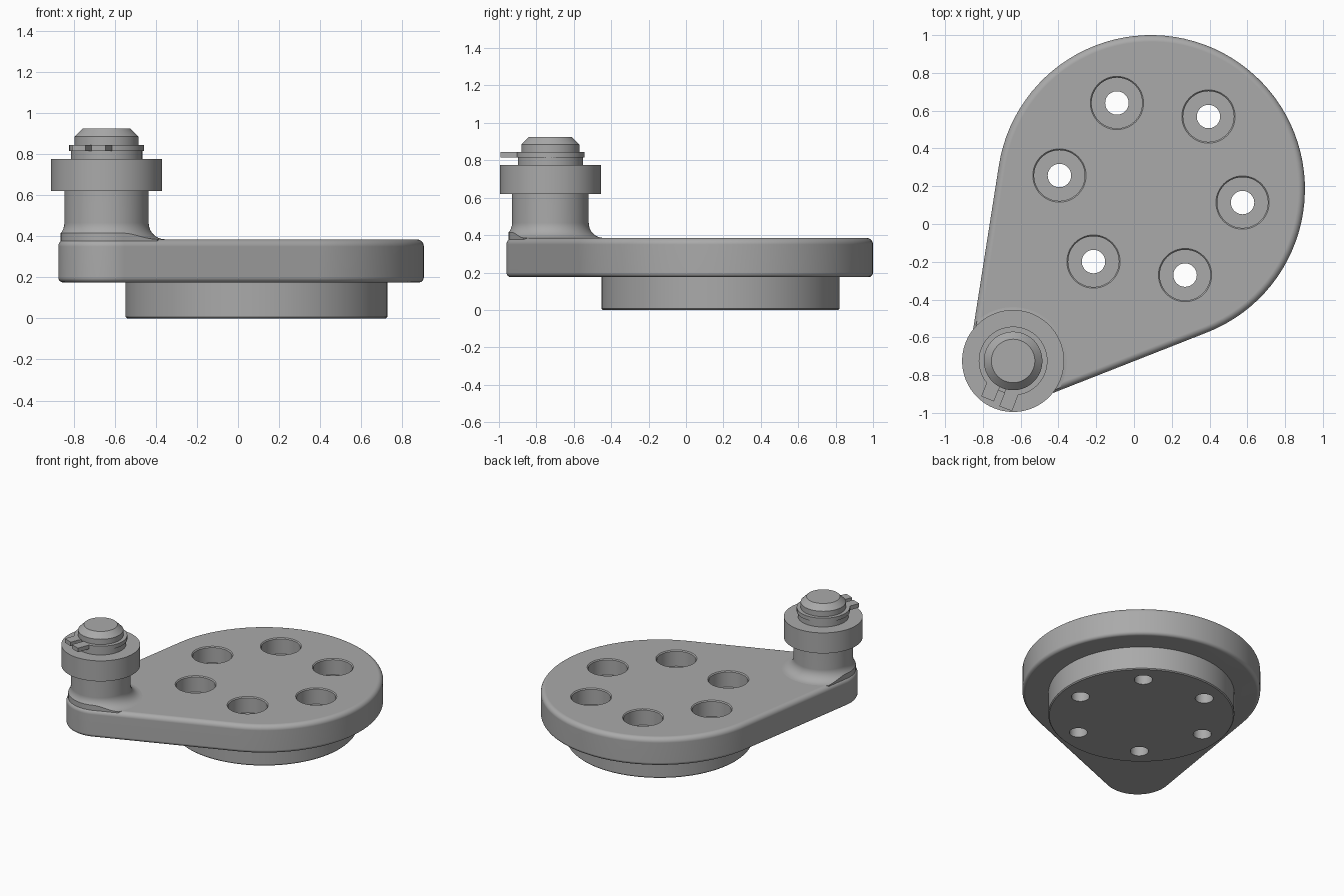
import bpy, bmesh
from math import sin, cos, pi, radians, atan2, acos, hypot

cube = bpy.data.objects.get("Cube")
if cube:
    bpy.data.objects.remove(cube)

# Shared layout
HUB, HUB_R = (0.09, 0.185), 0.815
PIN, PIN_R = (-0.64, -0.725), 0.235

steel = bpy.data.materials.new("steel_grey")
steel.use_nodes = True
GREY = (0.4, 0.4, 0.4, 1)
steel.diffuse_color = GREY
steel.node_tree.nodes["Principled BSDF"].inputs["Base Color"].default_value = GREY


def loft(name, rings):
    """Solid skinned through matching closed rings, capped at both ends."""
    bm = bmesh.new()
    loops = [[bm.verts.new(p) for p in ring] for ring in rings]
    n = len(loops[0])
    for a, b in zip(loops, loops[1:]):
        for i in range(n):
            j = (i + 1) % n
            bm.faces.new((a[i], a[j], b[j], b[i]))
    bm.faces.new(loops[0][::-1])
    bm.faces.new(loops[-1])
    bmesh.ops.recalc_face_normals(bm, faces=bm.faces)
    mesh = bpy.data.meshes.new(name)
    bm.to_mesh(mesh)
    bm.free()
    mesh.materials.append(steel)
    ob = bpy.data.objects.new(name, mesh)
    bpy.context.collection.objects.link(ob)
    return ob


def lathe(name, centre, profile, n=96):
    """Round part from (radius, height) pairs, bottom to top."""
    turn = [2 * pi * i / n for i in range(n)]
    return loft(name, [[(centre[0] + r * cos(t), centre[1] + r * sin(t), z)
                        for t in turn] for r, z in profile])


def outline(inset, z, n=64):
    """Teardrop outline: the hull of the hub and pin circles."""
    dx, dy = PIN[0] - HUB[0], PIN[1] - HUB[1]
    axis, half = atan2(dy, dx), acos((HUB_R - PIN_R) / hypot(dx, dy))
    points = []
    for c, r, start, sweep in ((PIN, PIN_R, axis - half, 2 * half),
                               (HUB, HUB_R, axis + half, 2 * (pi - half))):
        for i in range(n + 1):
            t = start + sweep * i / n
            points.append((c[0] + (r - inset) * cos(t), c[1] + (r - inset) * sin(t), z))
    return points


def arc(cx, cz, r, a, b, n=6):
    return [(cx + r * cos(radians(a + (b - a) * i / n)),
             cz + r * sin(radians(a + (b - a) * i / n))) for i in range(n + 1)]


def boolean(ob, tool, operation):
    mod = ob.modifiers.new("cut", 'BOOLEAN')
    mod.operation, mod.solver, mod.object = operation, 'EXACT', tool
    bpy.context.view_layer.objects.active = ob
    bpy.ops.object.modifier_apply(modifier=mod.name)


def smooth(ob):
    bpy.ops.object.select_all(action='DESELECT')
    ob.select_set(True)
    bpy.context.view_layer.objects.active = ob
    bpy.ops.object.shade_smooth_by_angle(angle=radians(32))
    mod = ob.modifiers.new("even shading", 'WEIGHTED_NORMAL')
    mod.keep_sharp = True


# Arm plate with rounded rims, and the round boss below it
edge = arc(-0.025, 0.2, 0.025, -90, 0) + arc(-0.035, 0.35, 0.035, 0, 90)
arm_plate = loft("arm_plate", [outline(-x, z) for x, z in edge])
base_boss = lathe("base_boss", HUB, [(0.63, 0), (0.637, 0.007), (0.637, 0.18)], 128)

# Six counterbored bolt holes
for k in range(6):
    t = radians(60 * k - 8.4)
    spot = (HUB[0] + 0.49 * cos(t), HUB[1] + 0.49 * sin(t))
    cutter = lathe("hole_cutter", spot, [(0.062, -0.1), (0.062, 0.265), (0.134, 0.265),
                                         (0.134, 0.378), (0.152, 0.396)], 48)
    for ob in (arm_plate, base_boss):
        boolean(ob, cutter, 'DIFFERENCE')
    bpy.data.objects.remove(cutter)

# Post with a fillet at its foot, trimmed to the arm outline
post = lathe("post", PIN, [(0.285, 0.32)] + arc(0.285, 0.465, 0.08, 270, 180, 8) + [(0.205, 0.63)])
trim = loft("post_trim", [outline(0.012, 0.3), outline(0.012, 0.8)])
boolean(post, trim, 'INTERSECT')
bpy.data.objects.remove(trim)

# Roller and pin
roller = lathe("roller", PIN, [(0.27, 0.62), (0.27, 0.775)])
pin = lathe("pin", PIN, [(0.174, 0.77), (0.174, 0.815), (0.15, 0.815), (0.15, 0.845),
                         (0.155, 0.845), (0.155, 0.885), (0.115, 0.925)])

# Retaining clip: an open ring with two ears beside the gap
GAP = radians(-111)
ring = []
for r, way in ((0.182, 1), (0.145, -1)):
    for i in range(73):
        t = GAP + way * (0.1 + (2 * pi - 0.2) * i / 72)
        ring.append((PIN[0] + r * cos(t), PIN[1] + r * sin(t)))
clip_ring = loft("clip_ring", [[(x, y, z) for x, y in ring] for z in (0.815, 0.845)])
for name, side, reach in (("clip_ear_left", 1, 0.25), ("clip_ear_right", -1, 0.236)):
    corners = [(0.15, 0.018), (reach, 0.018), (reach, 0.09), (0.15, 0.09)]
    loft(name, [[(PIN[0] + u * cos(GAP) - side * v * sin(GAP),
                  PIN[1] + u * sin(GAP) + side * v * cos(GAP), z)
                 for u, v in corners] for z in (0.815, 0.845)])

for ob in (arm_plate, base_boss, post, roller, pin, clip_ring):
    smooth(ob)
